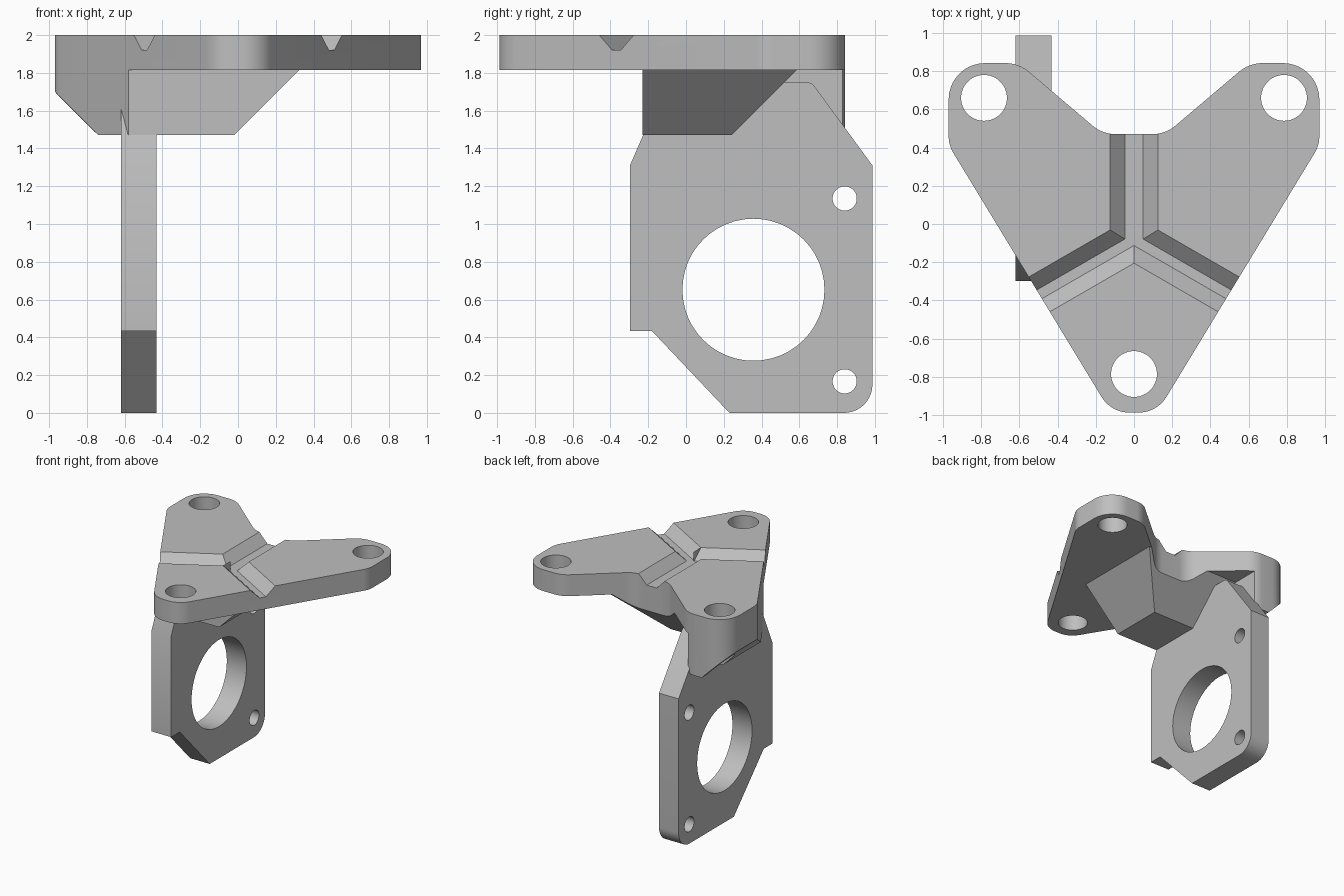
import bpy, bmesh, math
from mathutils import Vector, Matrix

if "Cube" in bpy.data.objects:
    bpy.data.objects.remove(bpy.data.objects["Cube"])

grey = bpy.data.materials.new("light_grey")
grey.diffuse_color = (0.52, 0.52, 0.52, 1)
grey.use_nodes = True
grey.node_tree.nodes["Principled BSDF"].inputs["Base Color"].default_value = grey.diffuse_color

# Matrix that maps a profile (a, b, depth) to (x=depth, y=a, z=b)
YZ = Matrix(((0, 0, 1, 0), (1, 0, 0, 0), (0, 1, 0, 0), (0, 0, 0, 1)))


def rounded(corners, steps=10):
    """Polygon from (x, y, radius) corners, each one filleted."""
    pts = []
    for i, (x, y, r) in enumerate(corners):
        p = Vector((x, y))
        if r == 0:
            pts.append(p)
            continue
        a = (Vector(corners[i - 1][:2]) - p).normalized()
        b = (Vector(corners[(i + 1) % len(corners)][:2]) - p).normalized()
        half = a.angle(b) / 2
        c = p + (a + b).normalized() * (r / math.sin(half))
        va = p + a * (r / math.tan(half)) - c
        vb = p + b * (r / math.tan(half)) - c
        t0 = math.atan2(va.y, va.x)
        d = math.atan2(vb.y, vb.x) - t0
        d = (d + math.pi) % (2 * math.pi) - math.pi
        for k in range(steps + 1):
            t = t0 + d * k / steps
            pts.append(c + Vector((math.cos(t), math.sin(t))) * r)
    return pts


def prism(name, pts, lo, hi, matrix=Matrix(), cuts=()):
    """Extrude a profile from lo to hi, then trim by (point, normal) planes."""
    bm = bmesh.new()
    face = bm.faces.new([bm.verts.new((p[0], p[1], lo)) for p in pts])
    ext = bmesh.ops.extrude_face_region(bm, geom=[face])["geom"]
    bmesh.ops.translate(bm, vec=(0, 0, hi - lo),
                        verts=[g for g in ext if isinstance(g, bmesh.types.BMVert)])
    bm.transform(matrix)
    for co, no in cuts:
        geom = bm.verts[:] + bm.edges[:] + bm.faces[:]
        bmesh.ops.bisect_plane(bm, geom=geom, plane_co=co, plane_no=no,
                               clear_outer=True, dist=1e-6)
        bmesh.ops.holes_fill(bm, edges=[e for e in bm.edges if e.is_boundary], sides=0)
    bmesh.ops.recalc_face_normals(bm, faces=bm.faces[:])
    me = bpy.data.meshes.new(name)
    bm.to_mesh(me)
    bm.free()
    ob = bpy.data.objects.new(name, me)
    bpy.context.collection.objects.link(ob)
    return ob


def hole(x, y, r, lo, hi, matrix=Matrix(), n=48):
    pts = [(x + r * math.cos(2 * math.pi * k / n), y + r * math.sin(2 * math.pi * k / n))
           for k in range(n)]
    return prism("hole_cutter", pts, lo, hi, matrix)


def finish(ob, cutters=()):
    """Apply cutters, material and shading."""
    bpy.ops.object.select_all(action='DESELECT')
    bpy.context.view_layer.objects.active = ob
    ob.select_set(True)
    for c in cutters:
        m = ob.modifiers.new("cut", 'BOOLEAN')
        m.operation, m.solver, m.object = 'DIFFERENCE', 'EXACT', c
        bpy.ops.object.modifier_apply(modifier=m.name)
        bpy.data.objects.remove(c)
    ob.data.materials.clear()
    ob.data.materials.append(grey)
    bpy.ops.object.shade_smooth_by_angle(angle=math.radians(25))


# Three-armed outline, mirrored from its left half
left = [(-0.164, 0.47, 0.19), (-0.603, 0.842, 0.19), (-0.97, 0.842, 0.19),
        (-0.97, 0.412, 0.17), (-0.12, -0.987, 0.17)]
outline = rounded(left + [(-x, y, r) for x, y, r in reversed(left)])
BASE, TOP, LOW = 1.815, 2.0, 1.47


# V groove running along +y from the start point, turned about z
def groove(width, floor, start, angle, cuts=()):
    w, f, d = width / 2, floor / 2, 0.08
    s = 1 + 0.02 / d
    wide = f + (w - f) * s
    prof = [(-wide, 0.02), (-f, -d), (f, -d), (wide, 0.02)]
    m = (Matrix.Translation(start) @ Matrix.Rotation(angle, 4, 'Z')
         @ Matrix(((1, 0, 0, 0), (0, 0, 1, 0), (0, 1, 0, 0), (0, 0, 0, 1))))
    return prism("groove_cutter", prof, 0 if not cuts else -0.3, 1.2, m, cuts)


# Top plate with three screw holes and the Y-shaped groove
plate = prism("top_plate", outline, BASE, TOP)
apex = (0, -0.082, TOP)
finish(plate, [
    hole(-0.785, 0.66, 0.12, 1, 3), hole(0.785, 0.66, 0.12, 1, 3),
    hole(0, -0.785, 0.12, 1, 3),
    groove(0.213, 0.053, apex, math.radians(120), [((0, 0, 0), (1, 0, 0))]),
    groove(0.213, 0.053, apex, math.radians(-120), [((0, 0, 0), (-1, 0, 0))]),
    groove(0.25, 0.095, (0, -0.1, TOP), 0)])

# Chamfered support block under the middle of the top plate
front = ((0, -0.23, 0), (0, -1, 0))
finish(prism("support_block", outline, LOW, BASE, cuts=[
    ((-0.6, 0, 0), (-1, 0, 0)), front,
    ((-0.02, 0, LOW), (1, 0, -1)), ((0, 0.24, LOW), (0, 1, -1))]))

# Deep column under the left arm
finish(prism("arm_column", outline, LOW, BASE, cuts=[
    ((-0.6, 0, 0), (1, 0, 0)), front, ((-0.74, 0, LOW), (-1, 0, -1))]),
    [hole(-0.785, 0.66, 0.12, 1, 3)])

# Upright motor plate with large bore and three screw holes
X0, X1 = -0.62, -0.432
profile = rounded([(-0.297, 0.433, 0), (-0.18, 0.433, 0), (0.23, 0, 0), (0.987, 0, 0.15),
                   (0.987, 1.31, 0), (0.665, 1.75, 0.05), (-0.105, 1.75, 0),
                   (-0.297, 1.31, 0)])
finish(prism("motor_plate", profile, X0, X1, YZ), [
    hole(y, z, r, -1, 0, YZ) for y, z, r in
    [(0.357, 0.652, 0.376), (-0.127, 1.135, 0.064), (0.84, 1.135, 0.064), (0.84, 0.167, 0.064)]])
